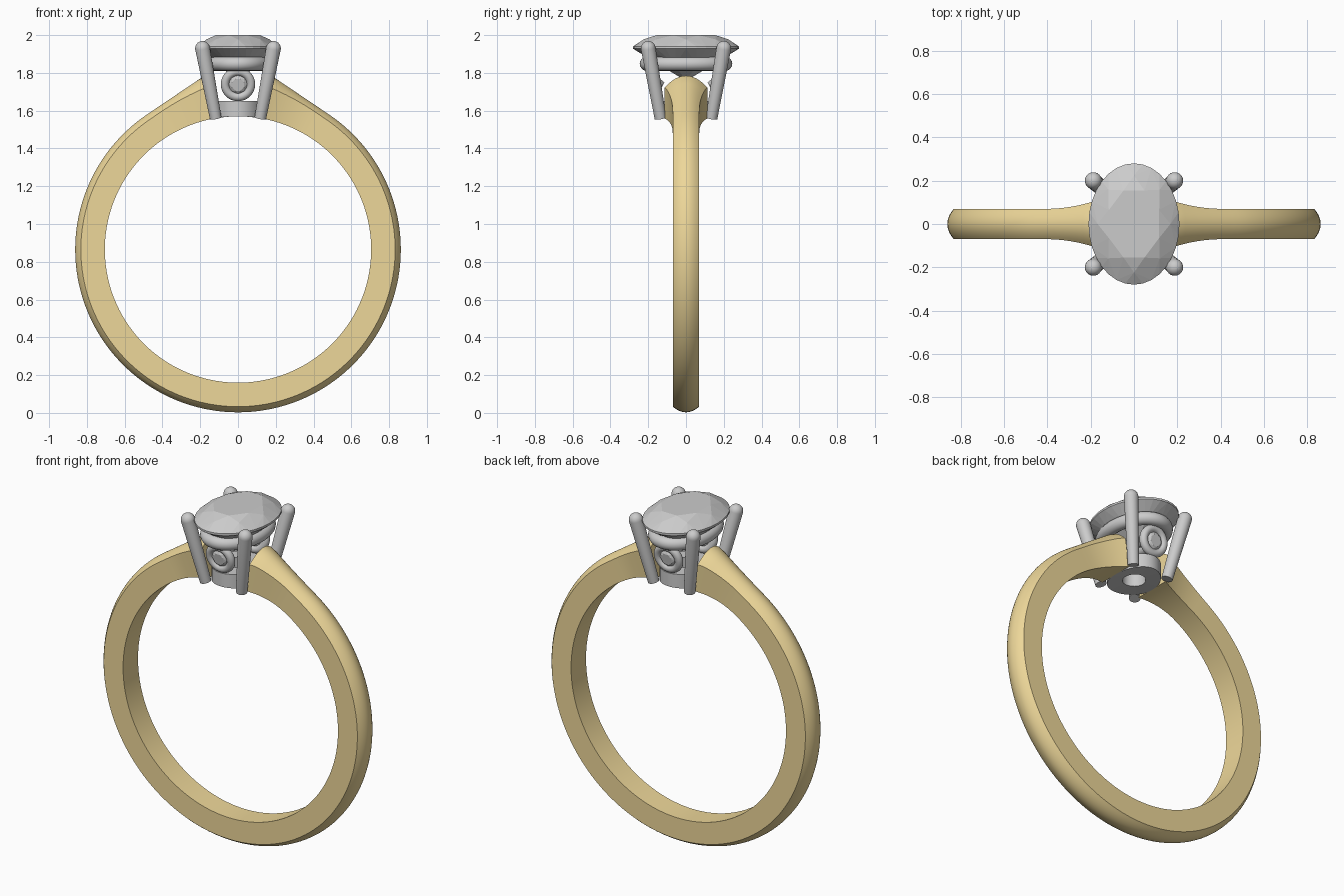
import bpy, bmesh, math
from mathutils import Matrix, Vector

if "Cube" in bpy.data.objects:
    bpy.data.objects.remove(bpy.data.objects["Cube"])

CZ, RI, RO = 0.865, 0.705, 0.862   # finger hole centre height, inner and outer radius


def finish(name, bm, angle=35, matrix=None):
    bmesh.ops.recalc_face_normals(bm, faces=bm.faces[:])
    me = bpy.data.meshes.new(name)
    bm.to_mesh(me)
    bm.free()
    if angle:
        me.shade_smooth()
        me.set_sharp_from_angle(angle=math.radians(angle))
    ob = bpy.data.objects.new(name, me)
    if matrix:
        ob.matrix_world = matrix
    bpy.context.collection.objects.link(ob)
    return ob


def loft(name, rings, closed=False, caps=False, angle=35, matrix=None):
    bm = bmesh.new()
    vs = [[bm.verts.new(p) for p in r] for r in rings]
    n = len(vs[0])
    for i in range(len(vs) if closed else len(vs) - 1):
        a, b = vs[i], vs[(i + 1) % len(vs)]
        for j in range(n):
            k = (j + 1) % n
            bm.faces.new((a[j], a[k], b[k], b[j]))
    if caps:
        bm.faces.new(vs[0])
        bm.faces.new(vs[-1])
    return finish(name, bm, angle, matrix)


def ellipse(a, b, z, n, off=0.0):
    return [Vector((a * math.cos(2 * math.pi * (i + off) / n),
                    b * math.sin(2 * math.pi * (i + off) / n), z)) for i in range(n)]


def oval_torus(name, a, b, r, matrix):
    rings = []
    for i in range(64):
        t = 2 * math.pi * i / 64
        c = Vector((a * math.cos(t), b * math.sin(t), 0))
        d = Vector((b * math.cos(t), a * math.sin(t), 0)).normalized()
        rings.append([c + d * r * math.cos(2 * math.pi * j / 16)
                      + Vector((0, 0, r * math.sin(2 * math.pi * j / 16))) for j in range(16)])
    return loft(name, rings, closed=True, matrix=matrix)


def brilliant(name, a, b, crown, girdle, depth, matrix):
    # faceted stone as the hull of its table, star, girdle, pavilion and culet points
    pts = ellipse(a * .6, b * .6, crown, 8, .5) + ellipse(a * .8, b * .8, crown * .62, 8)
    pts += ellipse(a, b, 0, 32) + ellipse(a, b, -girdle, 32)
    pts += ellipse(a * .55, b * .55, -girdle - depth * .5, 8, .5)
    pts.append(Vector((0, 0, -girdle - depth)))
    bm = bmesh.new()
    for p in pts:
        bm.verts.new(p)
    bmesh.ops.convex_hull(bm, input=bm.verts[:])
    bmesh.ops.dissolve_limit(bm, angle_limit=math.radians(1), verts=bm.verts[:], edges=bm.edges[:])
    return finish(name, bm, None, matrix)


# Gold band: domed section swept from one shoulder round to the other
rings = []
start = math.radians(10.3)
tangent = math.radians(34)
N = 140
for i in range(N + 1):
    t = start + (2 * math.pi - 2 * start) * i / N
    u = min(t, 2 * math.pi - t)
    rt, w, drop = RO, 0.07, 0.03
    if u < tangent:
        rt = min(RO / math.cos(tangent - u), (1.785 - CZ) / math.cos(u))
    if u < math.pi / 2:
        s = max(0, min(1, (0.42 - RO * math.sin(u)) / 0.27))
        w += 0.045 * s * s
        drop += 0.035 * s * s
    sec = [(-w, RI), (w, RI)]
    sec += [(w * (1 - k / 6), rt - drop * (1 - k / 6) ** 2) for k in range(13)]
    rings.append([(r * math.sin(t), y, CZ + r * math.cos(t)) for y, r in sec])
band = loft("band", rings, caps=True)
gold = bpy.data.materials.new("gold")
gold.diffuse_color = (0.85, 0.68, 0.32, 1)
gold.use_nodes = True
gold.node_tree.nodes["Principled BSDF"].inputs["Base Color"].default_value = gold.diffuse_color
band.data.materials.append(gold)


# Base collar of the head, its underside following the finger hole
def hug(pts):
    return [Vector((p.x, p.y, CZ + math.sqrt(RI ** 2 - p.x ** 2))) for p in pts]


outer, inner = (0.13, 0.163), (0.062, 0.065)
loft("head_base", [hug(ellipse(*outer, 0, 48)), ellipse(*outer, 1.65, 48),
                   ellipse(*inner, 1.65, 48), hug(ellipse(*inner, 0, 48))], closed=True)

# Four leaning prongs with rounded tips
for sx in (-1, 1):
    for sy in (-1, 1):
        p0 = Vector((sx * 0.118, sy * 0.135, 1.56))
        p1 = Vector((sx * 0.188, sy * 0.2, 1.93))
        L = (p1 - p0).length
        prof = [(0.031, 0), (0.039, L)]
        prof += [(0.039 * math.cos(math.radians(a)), L + 0.039 * math.sin(math.radians(a)))
                 for a in (15, 30, 45, 60, 75, 87)]
        m = Matrix.Translation(p0) @ (p1 - p0).to_track_quat('Z', 'Y').to_matrix().to_4x4()
        loft("prong", [ellipse(r, r, z, 24) for r, z in prof], caps=True, matrix=m)

# Gallery rail under the stone
oval_torus("gallery_rail", 0.142, 0.208, 0.037, Matrix.Translation((0, 0, 1.848)))

# Main oval stone
brilliant("main_stone", 0.21, 0.28, 0.06, 0.012, 0.17, Matrix.Translation((0, 0, 1.94)))

# Small round stones in bezels, front and back, leaning with the prongs
for sy, side in ((-1, "front"), (1, "back")):
    n = Vector((0, sy * math.cos(math.radians(10)), -math.sin(math.radians(10))))
    rot = n.to_track_quat('Z', 'Y').to_matrix().to_4x4()
    c = Vector((0, sy * 0.163, 1.74))
    oval_torus(side + "_bezel", 0.068, 0.068, 0.023, Matrix.Translation(c) @ rot)
    brilliant(side + "_small_stone", 0.058, 0.058, 0.02, 0.004, 0.045, Matrix.Translation(c) @ rot)
